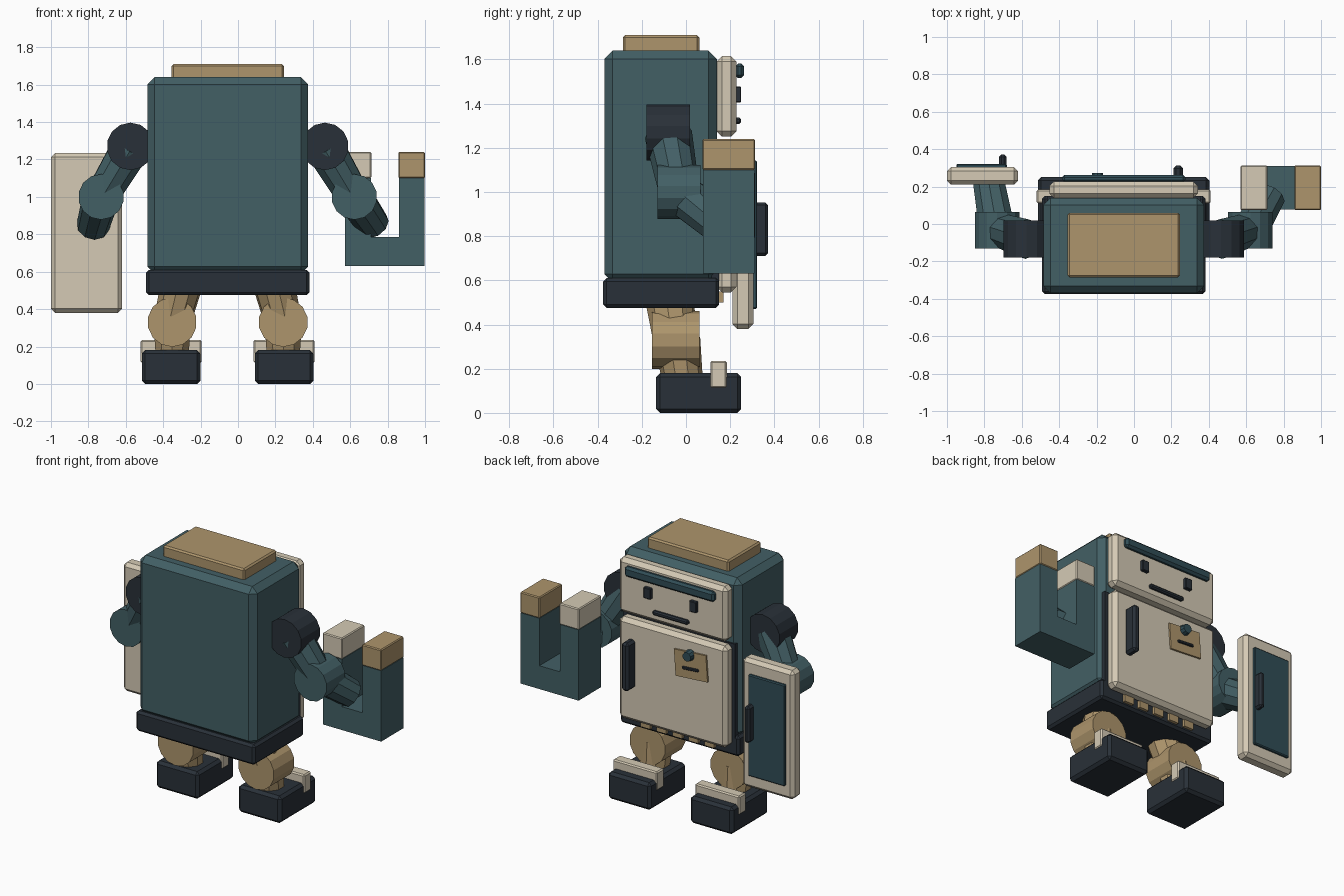
import bpy, bmesh, math
from mathutils import Vector, Matrix

if "Cube" in bpy.data.objects:
    bpy.data.objects.remove(bpy.data.objects["Cube"])

CX = -0.055  # body centre line


def material(name, rgb):
    m = bpy.data.materials.new(name)
    m.diffuse_color = (*rgb, 1)
    m.use_nodes = True
    m.node_tree.nodes["Principled BSDF"].inputs["Base Color"].default_value = m.diffuse_color
    return m


TEAL = material("teal", (0.055, 0.115, 0.13))
DEEP = material("deep_teal", (0.03, 0.075, 0.095))
DARK = material("charcoal", (0.022, 0.03, 0.04))
CREAM = material("cream", (0.66, 0.59, 0.46))
TAN = material("tan", (0.42, 0.30, 0.15))


def finish(name, bm, mat):
    bmesh.ops.recalc_face_normals(bm, faces=bm.faces)
    me = bpy.data.meshes.new(name)
    bm.to_mesh(me)
    bm.free()
    me.materials.append(mat)
    ob = bpy.data.objects.new(name, me)
    bpy.context.collection.objects.link(ob)
    return ob


def box(name, x, y, z, mat, bevel=0.0, tilt=0.0):
    """Chamfered box from (min, max) ranges."""
    bm = bmesh.new()
    bmesh.ops.create_cube(bm, size=1)
    bmesh.ops.scale(bm, vec=(x[1] - x[0], y[1] - y[0], z[1] - z[0]), verts=bm.verts)
    if bevel:
        bmesh.ops.bevel(bm, geom=bm.edges[:], offset=bevel, segments=1, affect='EDGES')
    bm.transform(Matrix.Rotation(tilt, 4, 'Y'))
    ob = finish(name, bm, mat)
    ob.location = ((x[0] + x[1]) / 2, (y[0] + y[1]) / 2, (z[0] + z[1]) / 2)
    return ob


def tube(name, a, b, r1, r2, mat, sides=10):
    """Tapered cylinder between two points."""
    a, b = Vector(a), Vector(b)
    d = b - a
    bm = bmesh.new()
    bmesh.ops.create_cone(bm, cap_ends=True, segments=sides, radius1=r1, radius2=r2, depth=d.length)
    bm.transform(d.to_track_quat('Z', 'Y').to_matrix().to_4x4())
    ob = finish(name, bm, mat)
    ob.location = (a + b) / 2
    return ob


def mid(half, c=CX):
    return (c - half, c + half)


# Cabinet
box("cabinet_body", mid(0.43), (-0.37, 0.14), (0.59, 1.64), TEAL, 0.038)
box("cabinet_base", mid(0.437), (-0.375, 0.15), (0.475, 0.61), DARK, 0.015)
box("top_plate", mid(0.3), (-0.285, 0.06), (1.62, 1.71), TAN, 0.01)
box("door_gasket", mid(0.41), (0.115, 0.15), (0.58, 1.22), DARK)

# Upper door with face
box("upper_door", mid(0.397), (0.138, 0.228), (1.25, 1.615), CREAM, 0.025)
box("brow_bar", mid(0.33), (0.222, 0.263), (1.515, 1.582), DEEP, 0.014)
for s, side in ((-1, "left"), (1, "right")):
    box(side + "_eye", mid(0.026, CX + s * 0.168), (0.222, 0.25), (1.405, 1.477), DARK, 0.004)
box("mouth", mid(0.13), (0.222, 0.25), (1.308, 1.337), DARK, 0.008)

# Lower door with handle, note, magnet and vents
box("lower_door", mid(0.397), (0.138, 0.228), (0.545, 1.22), CREAM, 0.025)
box("lower_door_handle", (0.21, 0.262), (0.22, 0.312), (0.78, 1.1), DARK, 0.015)
t = math.radians(4)
box("note_card", (-0.32, -0.085), (0.22, 0.24), (0.955, 1.13), TAN, 0.0, t)
box("note_line", (-0.262, -0.142), (0.23, 0.25), (1.012, 1.03), DARK, 0.004, t)
tube("note_pin", (-0.195, 0.23, 1.11), (-0.195, 0.272, 1.11), 0.036, 0.03, DEEP, 10)
for i in range(5):
    box(f"vent_slat_{i + 1}", mid(0.035, CX + (i - 2) * 0.117), (0.13, 0.17), (0.5, 0.55), TAN)

# Arms and legs, one of each per side
for s, side in ((-1, "left"), (1, "right")):
    def p(x, y, z):
        return (CX + s * x, y, z)

    tube(side + "_shoulder", p(0.52, -0.178, 1.27), p(0.52, 0.018, 1.27), 0.127, 0.127, DARK, 14)
    tube(side + "_upper_arm", p(0.52, -0.08, 1.26), p(0.675, -0.03, 1.0), 0.108, 0.092, TEAL)
    tube(side + "_elbow", p(0.677, -0.13, 1.0), p(0.677, 0.065, 1.0), 0.122, 0.122, TEAL, 14)
    wrist = (-0.775, 0.215, 0.845) if s < 0 else (0.725, 0.15, 0.85)
    tube(side + "_forearm", p(0.677, -0.03, 1.0), wrist, 0.1, 0.088, TEAL)

    tube(side + "_thigh", p(0.24, -0.08, 0.56), p(0.297, -0.05, 0.33), 0.115, 0.1, TAN)
    tube(side + "_knee", p(0.297, -0.155, 0.33), p(0.297, 0.06, 0.33), 0.132, 0.132, TAN, 14)
    tube(side + "_shin", p(0.297, -0.04, 0.33), p(0.297, -0.012, 0.12), 0.105, 0.09, TAN)
    fx = CX + s * 0.302
    box(side + "_foot", mid(0.157, fx), (-0.135, 0.25), (0.0, 0.18), DARK, 0.018)
    box(side + "_toe_strap", mid(0.163, fx), (0.11, 0.185), (0.112, 0.236), CREAM, 0.008)

# Door shield on the left arm
box("shield_door", (-1.0, -0.62), (0.21, 0.305), (0.38, 1.235), CREAM, 0.022)
box("shield_panel", (-0.95, -0.68), (0.295, 0.322), (0.47, 1.143), DEEP, 0.006)
box("shield_handle", (-0.722, -0.682), (0.305, 0.372), (0.71, 0.953), DARK, 0.013)

# Horseshoe magnet on the right arm: extruded U profile plus pole tips
x0, x1, x2, x3 = 0.572, 0.71, 0.86, 0.998
zb, zi, zt = 0.63, 0.785, 1.1
bm = bmesh.new()
outline = [(x0, zb), (x3, zb), (x3, zt), (x2, zt), (x2, zi), (x1, zi), (x1, zt), (x0, zt)]
face = bm.faces.new([bm.verts.new((x, 0.077, z)) for x, z in outline])
ext = bmesh.ops.extrude_face_region(bm, geom=[face])
verts = [g for g in ext["geom"] if isinstance(g, bmesh.types.BMVert)]
bmesh.ops.translate(bm, vec=(0, 0.233, 0), verts=verts)
finish("horseshoe_magnet", bm, TEAL)
box("magnet_tip_inner", (x0 - 0.003, x1 + 0.003), (0.074, 0.313), (zt, 1.24), CREAM, 0.006)
box("magnet_tip_outer", (x2 - 0.003, x3 + 0.002), (0.074, 0.313), (zt, 1.24), TAN, 0.006)
